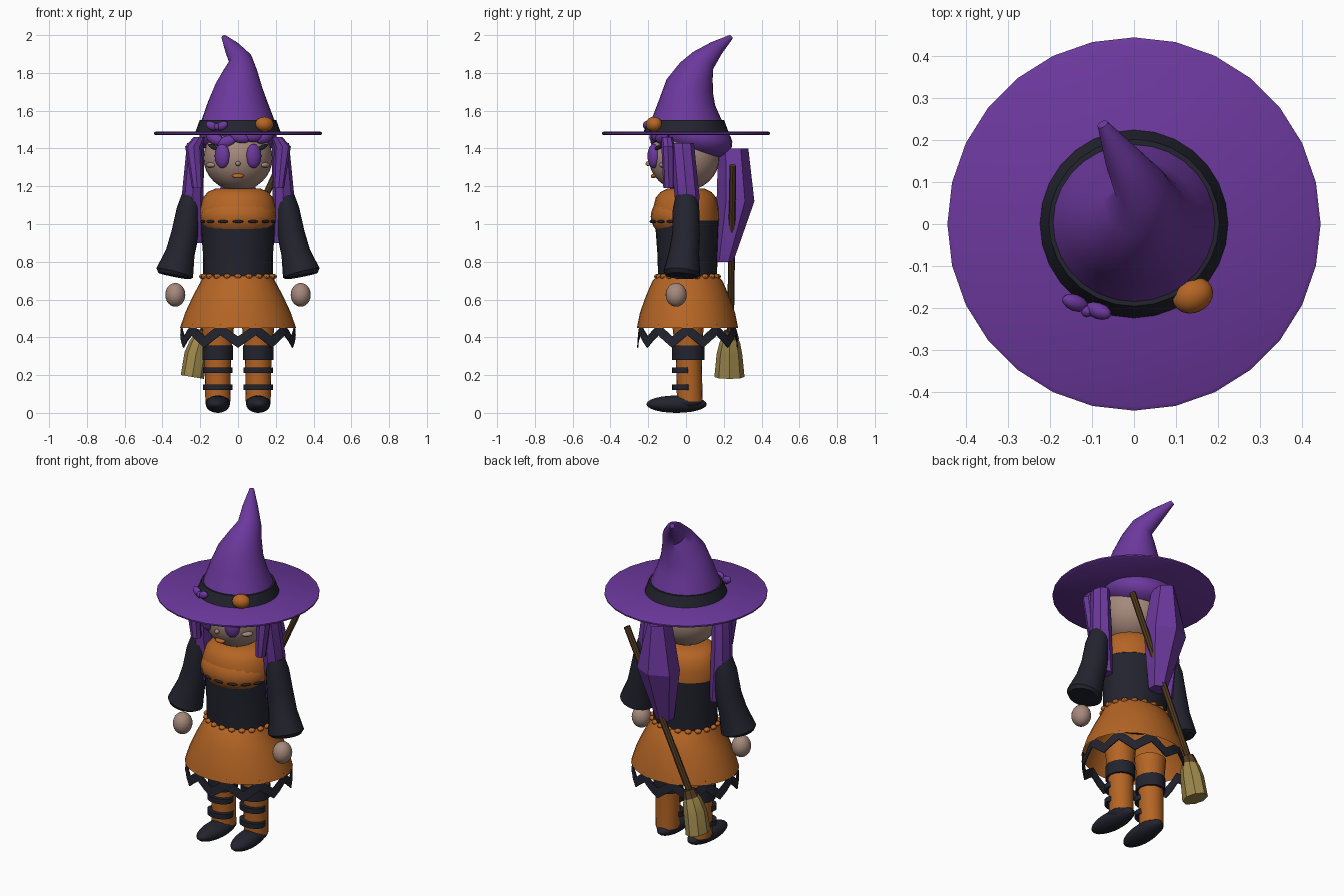
import bpy
import bmesh
from math import sin, cos, pi, radians
from mathutils import Vector, Quaternion

if "Cube" in bpy.data.objects:
    bpy.data.objects.remove(bpy.data.objects["Cube"])


def material(name, r, g, b):
    m = bpy.data.materials.new(name)
    m.use_nodes = True
    m.diffuse_color = (r, g, b, 1)
    m.node_tree.nodes["Principled BSDF"].inputs["Base Color"].default_value = (r, g, b, 1)
    return m


PURPLE = material("purple", .15, .04, .34)
ORANGE = material("orange", .46, .13, .018)
BLACK = material("soft black", .016, .017, .027)
SKIN = material("skin", .38, .25, .2)
STRAW = material("straw", .33, .24, .07)
WOOD = material("wood", .09, .045, .016)


def finish(obj, name, mat, angle=40):
    obj.name = name
    obj.data.materials.append(mat)
    bpy.ops.object.select_all(action='DESELECT')
    obj.select_set(True)
    bpy.context.view_layer.objects.active = obj
    if angle:
        bpy.ops.object.shade_smooth_by_angle(angle=radians(angle))
    return obj


def blob(name, mat, loc, size, rot=(0, 0, 0), seg=20):
    bpy.ops.mesh.primitive_uv_sphere_add(segments=seg, ring_count=seg // 2 + 2, location=loc,
                                         rotation=[radians(a) for a in rot])
    obj = bpy.context.object
    obj.scale = size
    return finish(obj, name, mat)


def loft(name, mat, rings, sides=24, follow=False, caps=True, angle=40):
    """Skin elliptical rings (x, y, z, rx, ry); follow tilts them along their path."""
    bm = bmesh.new()
    pts = [Vector(r[:3]) for r in rings]
    loops = []
    for i, r in enumerate(rings):
        q = Quaternion()
        if follow:
            way = pts[min(i + 1, len(pts) - 1)] - pts[max(i - 1, 0)]
            axis = Vector((0, 0, 1 if way.z > 0 else -1))
            q = axis.rotation_difference(way)
        loops.append([bm.verts.new(pts[i] + q @ Vector((r[3] * sin(2 * pi * k / sides),
                                                        -r[4] * cos(2 * pi * k / sides), 0)))
                      for k in range(sides)])
    for a, b in zip(loops, loops[1:]):
        for k in range(sides):
            n = (k + 1) % sides
            bm.faces.new((a[k], a[n], b[n], b[k]))
    if caps:
        bm.faces.new(loops[0])
        bm.faces.new(loops[-1])
    bmesh.ops.recalc_face_normals(bm, faces=bm.faces)
    mesh = bpy.data.meshes.new(name)
    bm.to_mesh(mesh)
    bm.free()
    obj = bpy.data.objects.new(name, mesh)
    bpy.context.collection.objects.link(obj)
    return finish(obj, name, mat, angle)


# Hat: wide brim, bent cone, band and ornaments
loft("hat_brim", PURPLE, [(0, 0, 1.47, .435, .435), (0, 0, 1.476, .445, .445),
                          (0, 0, 1.484, .445, .445), (0, 0, 1.49, .435, .435)], 28)
loft("hat_cone", PURPLE, [(0, 0, 1.48, .215, .215), (0, .005, 1.55, .193, .187),
                          (0, .005, 1.64, .16, .15), (.005, .02, 1.73, .125, .128),
                          (.015, .055, 1.81, .088, .097), (.015, .09, 1.865, .062, .07),
                          (-.03, .16, 1.93, .042, .042), (-.075, .238, 1.99, .013, .013)],
     28, follow=True)
loft("hat_band", BLACK, [(0, 0, 1.488, .225, .225), (0, .003, 1.55, .203, .199)], 28)
blob("hat_pumpkin", ORANGE, (.14, -.17, 1.528), (.05, .042, .04), (0, 0, 25))
for x, y, tilt in ((-.14, -.188, 25), (-.085, -.207, -25)):
    blob("hat_bow_loop", PURPLE, (x, y, 1.52), (.035, .02, .022), (0, tilt, -20), 12)
blob("hat_bow_knot", PURPLE, (-.112, -.208, 1.515), (.015, .015, .018), seg=10)

# Head, hair cap and fringe
blob("head", SKIN, (0, -.01, 1.35), (.183, .187, .175), seg=28)
blob("hair_cap", PURPLE, (0, .05, 1.46), (.205, .2, .11), (-14, 0, 0), 24)
for x, z, tilt in ((-.12, 1.45, 25), (-.06, 1.435, -20), (.01, 1.46, 15), (.08, 1.465, 0), (.14, 1.46, -20)):
    blob("fringe_lock", PURPLE, (x, -.165 + x * x * 2, z), (.055, .03, .032), (0, tilt, x * 200), 12)

# Long back tail with a faceted section
loft("back_tail", PURPLE, [(0, .25, 1.4, .06, .08), (0, .262, 1.12, .125, .1),
                           (0, .2, .8, .05, .05)], 6, angle=25)

# Face centre
blob("nose", SKIN, (0, -.2, 1.32), (.014, .014, .013), seg=10)
blob("mouth", ORANGE, (0, -.168, 1.256), (.032, .02, .012), (25, 0, 0), 12)

# Paired parts
for s, side in ((1, "left"), (-1, "right")):
    # Face
    blob(side + "_eye", PURPLE, (s * .083, -.172, 1.36), (.042, .03, .064), (0, 0, s * 22))
    blob(side + "_eyelash", BLACK, (s * .132, -.142, 1.408), (.036, .014, .011), (0, -s * 22, s * 42), 10)
    blob(side + "_cheek", SKIN, (s * .145, -.118, 1.312), (.032, .018, .014), (0, 0, s * 48), 12)

    # Hair beside the face and down behind the arm
    loft(side + "_front_lock", PURPLE, [(s * .205, -.1, 1.46, .03, .03), (s * .235, -.095, 1.41, .045, .035),
                                        (s * .215, -.09, 1.19, .028, .03)], 8, angle=30)
    loft(side + "_side_lock", PURPLE, [(s * .225, -.02, 1.43, .045, .062), (s * .24, .005, 1.15, .058, .066),
                                       (s * .215, .02, .9, .03, .04)], 8, angle=30)

    # Flared sleeve and hand
    loft(side + "_sleeve", BLACK, [(s * .25, 0, 1.15, .048, .055), (s * .262, 0, 1.08, .062, .07),
                                   (s * .28, 0, .95, .073, .073), (s * .305, -.01, .85, .077, .08),
                                   (s * .335, -.022, .74, .1, .098), (s * .338, -.023, .725, .085, .085)],
         20, follow=True)
    blob(side + "_hand", SKIN, (s * .332, -.052, .625), (.053, .056, .063))

    # Striped stocking and shoe
    x = s * .107
    loft(side + "_leg", ORANGE, [(x, .02, .06, .066, .068), (x, .015, .3, .07, .068),
                                 (x, .01, .48, .088, .085)], 20)
    for z, h, y, rx, ry in ((.318, .038, .012, .08, .085), (.225, .015, -.015, .077, .058),
                            (.135, .015, -.015, .077, .058)):
        loft(side + "_stocking_stripe", BLACK, [(x, y, z - h, rx, ry), (x, y, z + h, rx, ry)], 20)
    blob(side + "_shoe", BLACK, (x, -.05, .046), (.064, .16, .046), (0, 0, s * 3))
    blob(side + "_shoe_ankle", BLACK, (x, .01, .058), (.066, .08, .04))

# Torso: corset, chest and shoulders
loft("corset", BLACK, [(0, .008, .7, .185, .155), (0, .008, .85, .186, .16), (0, .005, 1.02, .2, .17)])
loft("shoulders", ORANGE, [(0, .003, 1.018, .204, .174), (0, 0, 1.08, .204, .175), (0, 0, 1.14, .185, .16),
                           (0, 0, 1.17, .16, .135), (0, 0, 1.187, .12, .1)])
blob("bust", ORANGE, (0, -.03, 1.04), (.2, .157, .125), seg=24)
for k in range(-3, 4):
    a = k * radians(24)
    blob("chest_lace", BLACK, (.197 * sin(a), -.03 - .154 * cos(a), 1.013), (.03, .009, .008),
         (0, 0, k * 22), 8)

# Skirt, open below, with a scalloped waist edge and a zigzag hem
loft("skirt", ORANGE, [(0, .008, .725, .187, .158), (0, .008, .7, .195, .185), (0, .008, .62, .238, .22),
                       (0, .008, .53, .28, .252), (0, .008, .45, .307, .268)], 32, caps=False)
for k in range(20):
    a = 2 * pi * k / 20
    blob("waist_scallop", ORANGE, (.186 * sin(a), .008 - .157 * cos(a), .722), (.02, .02, .014), seg=8)
hem = loft("zigzag_hem", BLACK, [(0, .008, .46, .301, .263), (0, .008, .4, .306, .267)], 40, caps=False, angle=0)
for v in hem.data.vertices:
    swing = cos(10 * math_angle) if (math_angle := Vector((v.co.x / .305, -(v.co.y - .008) / .265)).angle_signed(
        Vector((0, 1)))) is not None else 0
    v.co.z -= .022 + .033 * swing
thick = hem.modifiers.new("thickness", 'SOLIDIFY')
thick.thickness = .006

# Broom slung across the back
top, foot = Vector((.22, .248, 1.31)), Vector((-.2, .235, .4))
loft("broom_handle", WOOD, [(*top, .018, .018), (*foot, .018, .018)], 8, follow=True)
loft("broom_binding", WOOD, [(-.185, .235, .435, .032, .034), (-.2, .235, .39, .042, .046)], 8, follow=True)
loft("broom_bristles", STRAW, [(-.19, .235, .425, .028, .03), (-.205, .232, .37, .052, .055),
                               (-.222, .23, .31, .062, .068), (-.242, .23, .19, .062, .08)],
     8, follow=True, angle=25)
